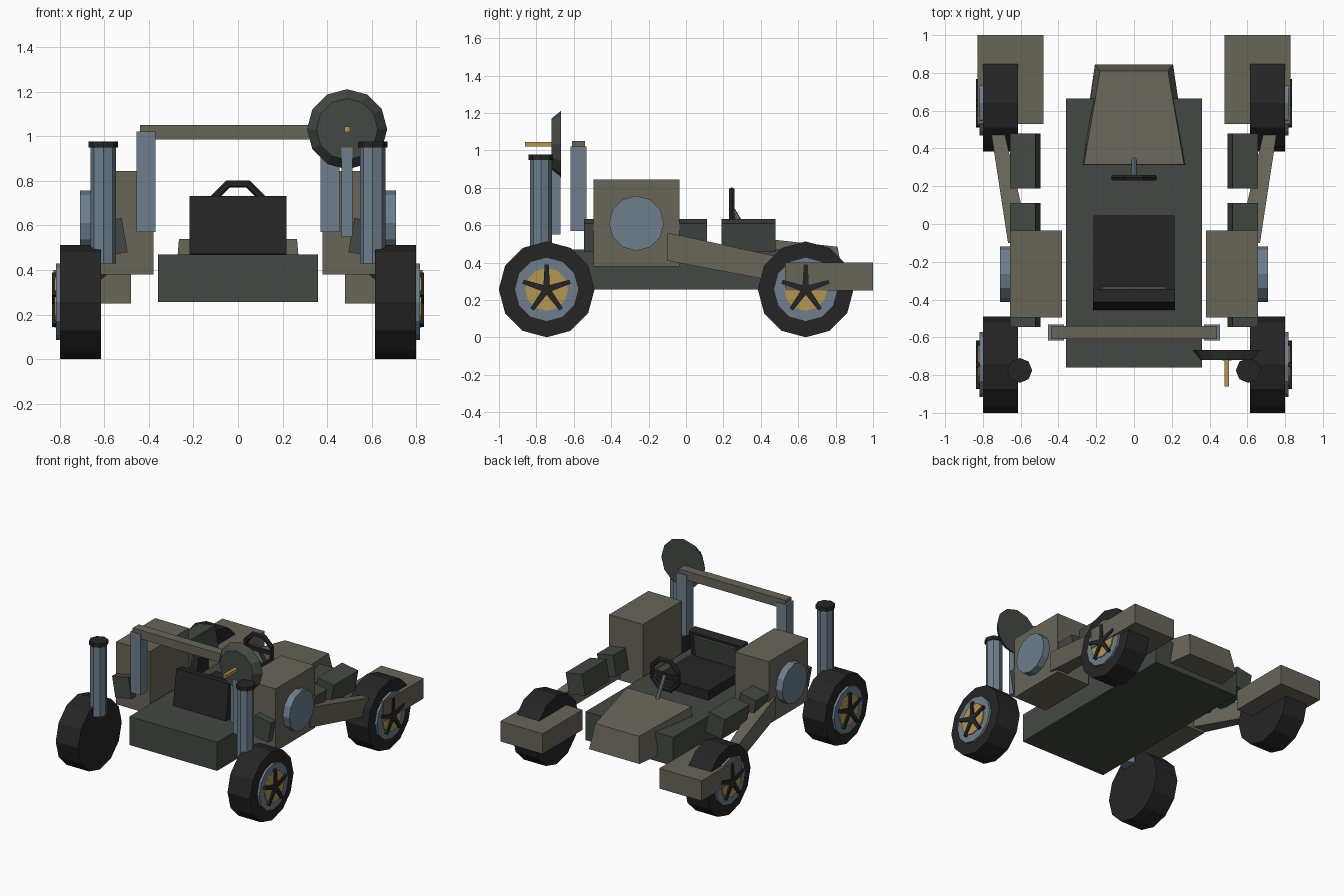
import bpy, bmesh, math
from mathutils import Vector, Matrix

if "Cube" in bpy.data.objects:
    bpy.data.objects.remove(bpy.data.objects["Cube"])


def material(name, rgb):
    m = bpy.data.materials.new(name)
    lin = [(c / 255 / 12.92) if c < 11 else ((c / 255 + 0.055) / 1.055) ** 2.4 for c in rgb]
    m.diffuse_color = (*lin, 1)
    m.use_nodes = True
    m.node_tree.nodes["Principled BSDF"].inputs["Base Color"].default_value = m.diffuse_color
    return m


OLIVE = material("olive_grey", (104, 101, 89))
GREEN = material("dark_green", (67, 73, 67))
BLUE = material("steel_blue", (110, 127, 141))
BLACK = material("rubber_black", (37, 37, 38))
GOLD = material("brass", (180, 150, 82))


def finish(name, bm, mat):
    bmesh.ops.recalc_face_normals(bm, faces=bm.faces)
    me = bpy.data.meshes.new(name)
    bm.to_mesh(me)
    bm.free()
    me.materials.append(mat)
    ob = bpy.data.objects.new(name, me)
    bpy.context.collection.objects.link(ob)
    return ob


def box(name, mat, x, y, z, rot=None):
    """Box from (min, max) ranges, optionally rotated about its centre."""
    size = [r[1] - r[0] for r in (x, y, z)]
    mid = Vector([(r[0] + r[1]) / 2 for r in (x, y, z)])
    bm = bmesh.new()
    bmesh.ops.create_cube(bm, size=1, matrix=Matrix.Diagonal((*size, 1)))
    m = Matrix.Translation(mid) @ (rot or Matrix.Identity(4))
    bmesh.ops.transform(bm, matrix=m, verts=bm.verts)
    return finish(name, bm, mat)


def tube(name, mat, a, b, r1, r2=None, n=12):
    """Cylinder or cone from point a to point b."""
    a, b = Vector(a), Vector(b)
    d = b - a
    m = Matrix.Translation((a + b) / 2) @ d.to_track_quat('Z', 'Y').to_matrix().to_4x4()
    bm = bmesh.new()
    bmesh.ops.create_cone(bm, cap_ends=True, segments=n, radius1=r1,
                          radius2=r1 if r2 is None else r2, depth=d.length, matrix=m)
    return finish(name, bm, mat)


def loft(name, mat, ring_a, ring_b):
    """Solid between two four-point rings."""
    bm = bmesh.new()
    a = [bm.verts.new(p) for p in ring_a]
    b = [bm.verts.new(p) for p in ring_b]
    bm.faces.new(a)
    bm.faces.new(b)
    for i in range(4):
        j = (i + 1) % 4
        bm.faces.new((a[i], a[j], b[j], b[i]))
    return finish(name, bm, mat)


def sided(s, lo, hi):
    return tuple(sorted((s * lo, s * hi)))


# chassis and sloping hood
box("chassis", GREEN, (-.36, .36), (-.76, .665), (.257, .47))
loft("hood", OLIVE,
     [(-.285, .305, .30), (.285, .305, .30), (.207, .845, .30), (-.207, .845, .30)],
     [(-.265, .315, .54), (.265, .315, .54), (.18, .81, .485), (-.18, .81, .485)])

# seat with leaning backrest and panel
box("seat_cushion", BLACK, (-.215, .215), (-.43, .045), (.46, .54))
lean = Matrix.Rotation(math.radians(-9), 4, 'X')
box("seat_back", BLACK, (-.218, .218), (-.435, -.365), (.465, .728), lean)
box("seat_back_panel", GREEN, (-.17, .17), (-.362, -.342), (.545, .70), lean)

# steering wheel
bpy.ops.mesh.primitive_torus_add(major_segments=8, minor_segments=6, major_radius=.115,
                                 minor_radius=.018, location=(0, .245, .68),
                                 rotation=(math.pi / 2, math.pi / 8, 0))
wheel = bpy.context.object
wheel.name = "steering_wheel"
wheel.data.materials.append(BLACK)
box("steering_bar", BLACK, (-.11, .11), (.235, .255), (.667, .693))
tube("steering_column", BLUE, (0, .25, .68), (0, .345, .52), .014, n=8)

for s, side in ((-1, "left"), (1, "right")):
    # wheels with rim, hub plate and five spokes
    for y, end in ((-.745, "front"), (.64, "rear")):
        zc, tag = .257, f"{side}_{end}"
        tube(f"tire_{tag}", BLACK, (s * .615, y, zc), (s * .80, y, zc), .256)
        tube(f"rim_{tag}", BLUE, (s * .78, y, zc), (s * .817, y, zc), .172)
        tube(f"hub_{tag}", GOLD, (s * .80, y, zc), (s * .825, y, zc), .115)
        for k in range(5):
            t = math.pi / 2 + k * math.tau / 5
            c, w = Vector((y, zc)), Vector((-math.sin(t), math.cos(t)))
            tip = c + .132 * Vector((math.cos(t), math.sin(t)))
            pts = [c - w * .018, c + w * .018, tip + w * .011, tip - w * .011]
            loft(f"spoke_{tag}_{k + 1}", BLACK, [(s * .81, *p) for p in pts],
                 [(s * .836, *p) for p in pts])

    # rear fender block and tapered arm
    box(f"fender_{side}", OLIVE, sided(s, .48, .829), (.53, 1.0), (.25, .40))
    loft(f"arm_{side}", OLIVE,
         [(s * x, -.10, z) for x, z in ((.55, .41), (.667, .41), (.667, .56), (.55, .56))],
         [(s * x, .64, z) for x, z in ((.722, .27), (.78, .27), (.78, .40), (.722, .40))])

    # big side box with round cover
    box(f"side_box_{side}", OLIVE, sided(s, .38, .657), (-.495, -.035), (.38, .845))
    tube(f"round_cover_{side}", BLUE, (s * .64, -.265, .61), (s * .71, -.265, .61), .147)

    # row of three tilted pods
    for k in range(3):
        y = -.40 + k * .367
        box(f"pod_{side}_{k + 1}", GREEN, sided(s, .508, .643), (y - .145, y + .145),
            (.467, .623), Matrix.Rotation(s * math.radians(10), 4, 'Y'))

    # stacks with caps
    tube(f"stack_{side}", BLUE, (s * .605, -.775, .43), (s * .605, -.775, .955), .058, n=8)
    tube(f"stack_cap_{side}", BLACK, (s * .605, -.775, .95), (s * .605, -.775, .978), .066, n=8)

    # roll bar upright
    box(f"roll_bar_post_{side}", BLUE, sided(s, .37, .455), (-.617, -.533), (.57, 1.022))

box("roll_bar", OLIVE, (-.44, .44), (-.61, -.54), (.985, 1.05))

# dish antenna on its post
tube("dish", GREEN, (.49, -.72, 1.032), (.49, -.667, 1.032), .138, .18)
box("dish_feed", GOLD, (.478, .502), (-.86, -.71), (1.02, 1.045))
box("dish_post", BLUE, (.465, .515), (-.722, -.67), (.55, .95))
